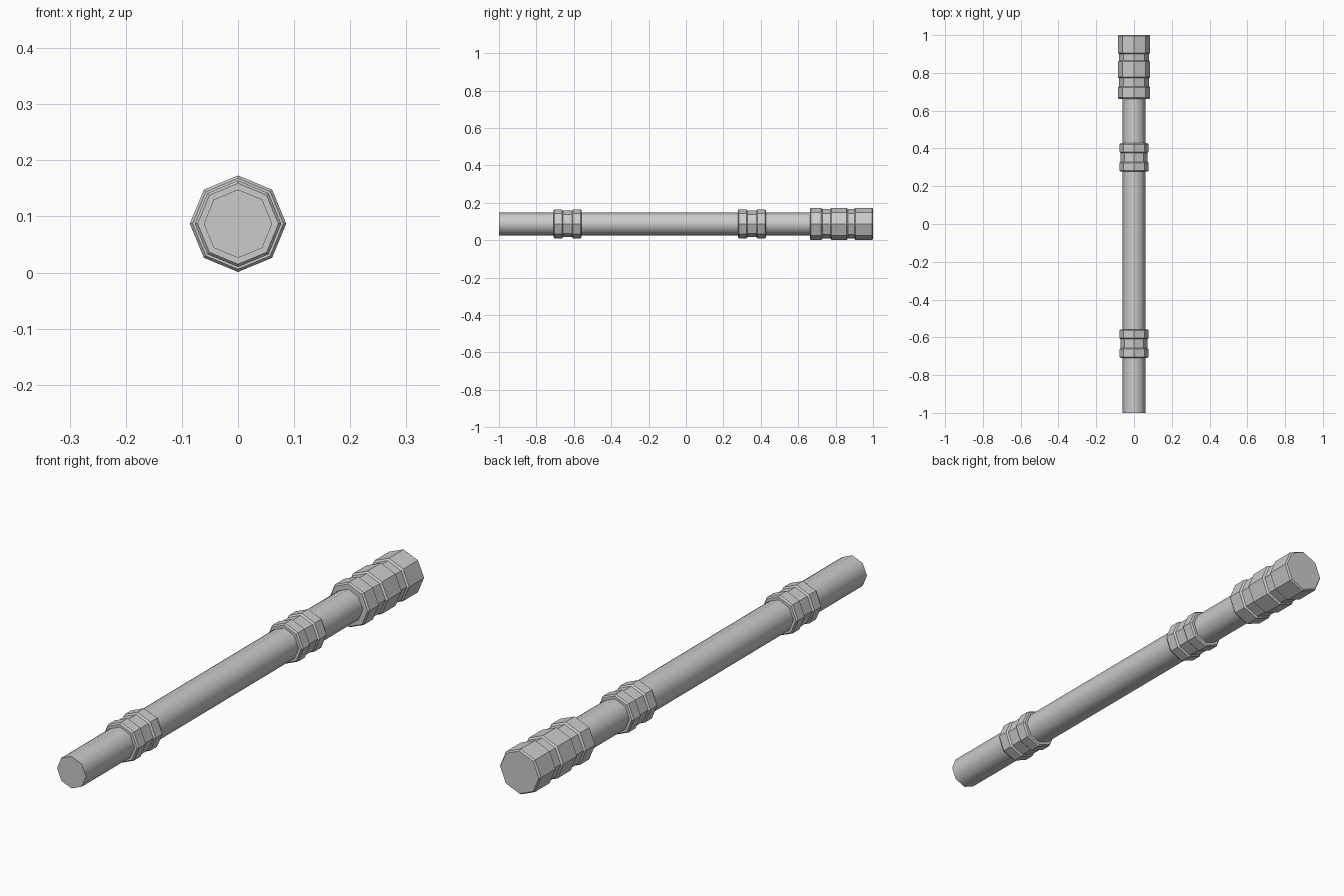
import bpy, bmesh, math

if "Cube" in bpy.data.objects:
    bpy.data.objects.remove(bpy.data.objects["Cube"])

SIDES = 8
AXIS_Z = 0.087


def lathe(name, profile, smooth_angle):
    """Eight-sided solid along y from (y, radius) pairs, capped at both ends."""
    bm = bmesh.new()
    rings = []
    for y, r in profile:
        ring = []
        for i in range(SIDES):
            a = 2 * math.pi * i / SIDES
            ring.append(bm.verts.new((r * math.cos(a), y, AXIS_Z + r * math.sin(a))))
        rings.append(ring)
    for a, b in zip(rings, rings[1:]):
        for i in range(SIDES):
            j = (i + 1) % SIDES
            bm.faces.new((a[i], a[j], b[j], b[i]))
    bm.faces.new(rings[0])
    bm.faces.new(rings[-1])
    bmesh.ops.recalc_face_normals(bm, faces=bm.faces)
    mesh = bpy.data.meshes.new(name)
    bm.to_mesh(mesh)
    bm.free()
    obj = bpy.data.objects.new(name, mesh)
    bpy.context.collection.objects.link(obj)
    bpy.ops.object.select_all(action='DESELECT')
    obj.select_set(True)
    bpy.context.view_layer.objects.active = obj
    bpy.ops.object.shade_smooth_by_angle(angle=math.radians(smooth_angle))
    return obj


def banded(bands, outer, waist, bevel=0.006):
    """Profile of raised, chamfered bands joined by narrower waists."""
    points = []
    for i, (y0, y1) in enumerate(bands):
        start = outer - 0.005 if i == 0 else waist
        end = outer - 0.005 if i == len(bands) - 1 else waist
        points += [(y0, start), (y0 + bevel, outer), (y1 - bevel, outer), (y1, end)]
    return points


# Long smooth shaft
lathe("shaft", [(-1.0, 0.061), (0.95, 0.061)], 50)

# Two double-banded collars
for name, y in (("front_collar", -0.709), ("rear_collar", 0.277)):
    lathe(name, banded([(y, y + 0.052), (y + 0.099, y + 0.151)], 0.077, 0.071), 25)

# Triple-banded end cap
lathe("end_cap", banded([(0.663, 0.729), (0.772, 0.865), (0.9, 1.0)], 0.086, 0.079), 25)
